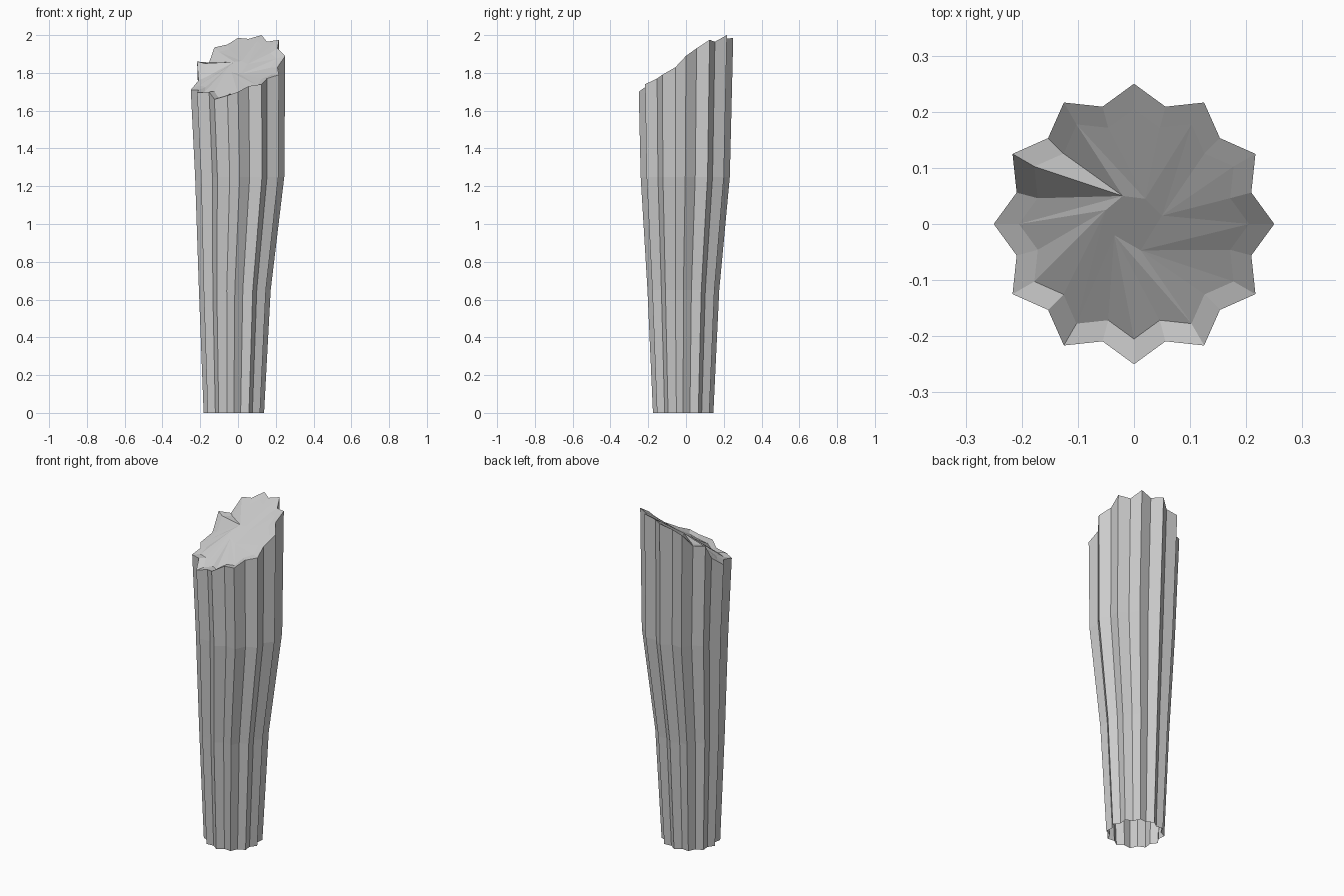
import bpy, bmesh
from math import sin, cos, pi

if "Cube" in bpy.data.objects:
    bpy.data.objects.remove(bpy.data.objects["Cube"])

N = 24            # 12 flutes: ridge, groove, ridge ...
GROOVE = 0.866    # groove radius relative to the ridge radius

# shaft levels: z, centre x, centre y, ridge radius
LEVELS = [(0.0, -0.022, -0.015, 0.160),
          (0.65, -0.017, -0.014, 0.190),
          (1.25, 0.009, -0.004, 0.236)]

# height of the broken rim, counter-clockwise from +x
RIM = [1.89, 1.93, 1.975, 1.965, 2.0, 1.98, 1.985, 1.95,
       1.935, 1.855, 1.86, 1.76, 1.71, 1.71, 1.695, 1.70,
       1.66, 1.68, 1.70, 1.73, 1.74, 1.77, 1.79, 1.83]


def star(i, r):
    a = 2 * pi * i / N
    k = r if i % 2 == 0 else r * GROOVE
    return k * cos(a), k * sin(a)


def bridge(bm, low, high):
    n = len(low)
    for i in range(n):
        j = (i + 1) % n
        bm.faces.new((low[i], low[j], high[j], high[i]))


bm = bmesh.new()

# fluted shaft, open at the bottom
rings = []
for z, cx, cy, r in LEVELS:
    pts = [star(i, r) for i in range(N)]
    rings.append([bm.verts.new((x + cx, y + cy, z)) for x, y in pts])
rings.append([bm.verts.new((*star(i, 0.25), RIM[i])) for i in range(N)])
for low, high in zip(rings, rings[1:]):
    bridge(bm, low, high)

# uneven broken surface: inner ring just inside the rim
inner = []
for i in range(N):
    x, y = star(i, 0.205)
    plane = 1.825 + 0.6 * y + 0.25 * x
    z = 0.5 * plane + 0.5 * RIM[i] - 0.008
    inner.append(bm.verts.new((x, y, z)))
# raised tooth on the left keeps a flat top
inner[10].co.z = 1.85
bridge(bm, rings[-1], inner)

# small core ring joined to the inner ring by large facets
core = []
for x, y in [(0.05, 0.015), (0.02, 0.045), (-0.02, 0.05),
             (-0.05, 0.025), (-0.035, -0.02), (0.012, -0.047)]:
    core.append(bm.verts.new((x, y, 1.825 + 0.75 * y + 0.2 * x)))
for k, v in enumerate(core):
    for s in range(4):
        i = k * 4 + s
        bm.faces.new((inner[i], inner[(i + 1) % N], v))
    bm.faces.new((inner[(k * 4 + 4) % N], core[(k + 1) % 6], v))
bm.faces.new(core)

bmesh.ops.recalc_face_normals(bm, faces=bm.faces)
mesh = bpy.data.meshes.new("broken_fluted_column")
bm.to_mesh(mesh)
bm.free()
bpy.context.collection.objects.link(bpy.data.objects.new("broken_fluted_column", mesh))
